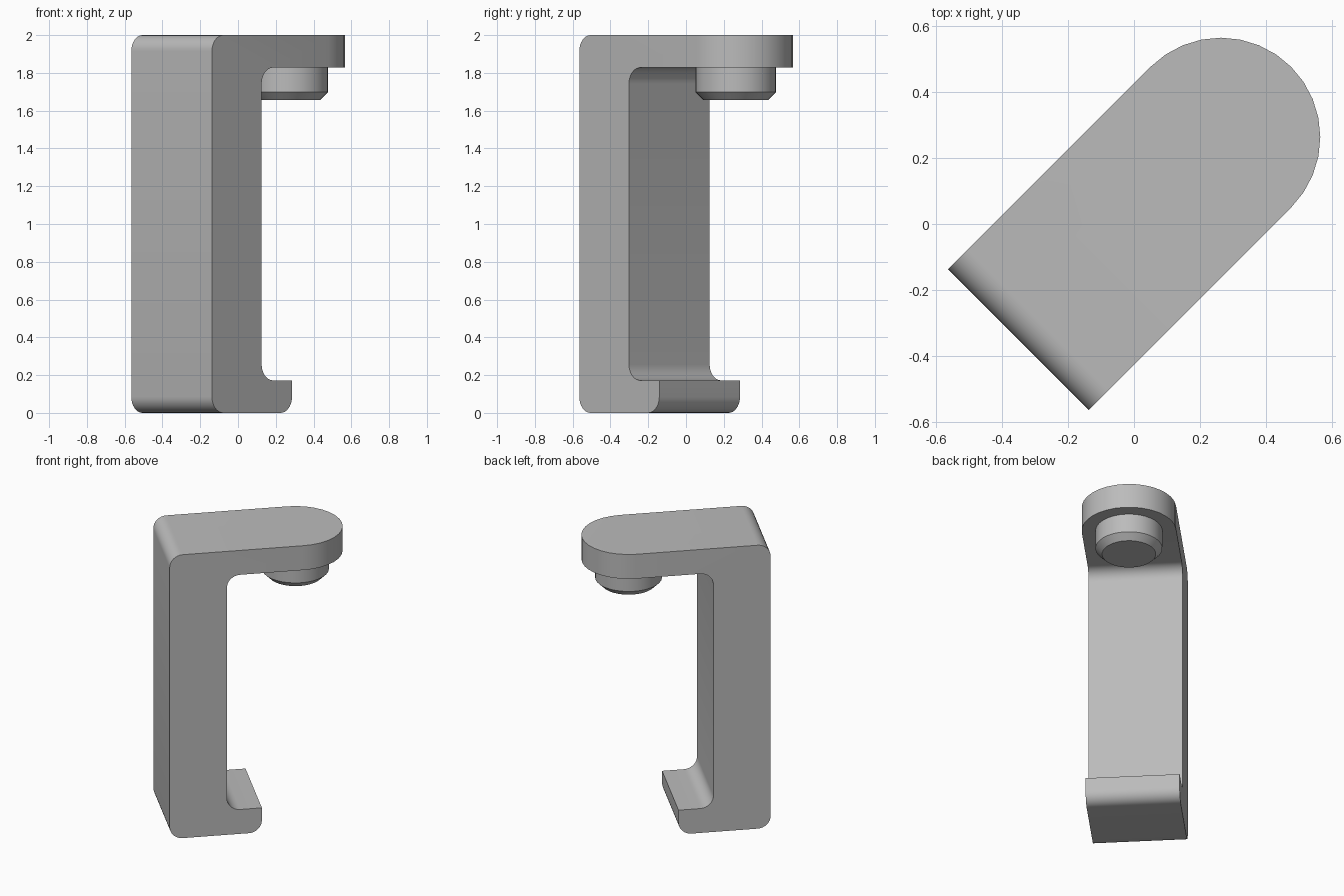
import bpy, bmesh, math
from mathutils import Matrix, Vector

if "Cube" in bpy.data.objects:
    bpy.data.objects.remove(bpy.data.objects["Cube"])

TURN = Matrix.Rotation(math.radians(45), 4, 'Z')   # the clip stands turned by 45 degrees
HALF_W = 0.302     # half width of the strap
BACK = -0.497      # outer face of the upright
INNER = -0.125     # inner face of the upright
TIP = 0.373        # centre of the rounded arm end
LIP = 0.102        # end of the lower lip
THICK = 0.172      # thickness of arm and lip
R = 0.085          # bend radius

grey = bpy.data.materials.new("light grey")
grey.diffuse_color = (0.5, 0.5, 0.5, 1)
grey.use_nodes = True
grey.node_tree.nodes["Principled BSDF"].inputs["Base Color"].default_value = grey.diffuse_color


def loft(name, rings):
    """Solid skinned through rings of points, capped at both ends."""
    bm = bmesh.new()
    loops = [[bm.verts.new(p) for p in ring] for ring in rings]
    n = len(loops[0])
    for a, b in zip(loops, loops[1:]):
        for i in range(n):
            j = (i + 1) % n
            bm.faces.new((a[i], a[j], b[j], b[i]))
    bm.faces.new(loops[0][::-1])
    bm.faces.new(loops[-1])
    bmesh.ops.recalc_face_normals(bm, faces=bm.faces)
    bm.transform(TURN)
    mesh = bpy.data.meshes.new(name)
    bm.to_mesh(mesh)
    bm.free()
    mesh.materials.append(grey)
    ob = bpy.data.objects.new(name, mesh)
    bpy.context.collection.objects.link(ob)
    return ob


def rounded(corners, steps=8):
    """Outline with a tangent arc at each corner (u, z, radius)."""
    out = []
    for i, (u, z, r) in enumerate(corners):
        p = Vector((u, z))
        if r == 0:
            out.append(p)
            continue
        a = (Vector(corners[i - 1][:2]) - p).normalized()
        b = (Vector(corners[(i + 1) % len(corners)][:2]) - p).normalized()
        c = p + (a + b) * r                         # arc centre of a right-angle corner
        for k in range(steps + 1):
            t = k / steps * math.pi / 2
            out.append(c - b * r * math.cos(t) - a * r * math.sin(t))
    return out


def activate(ob):
    bpy.ops.object.select_all(action='DESELECT')
    ob.select_set(True)
    bpy.context.view_layer.objects.active = ob


# Bracket: side profile of arm, upright and lip, extruded across
side = rounded([
    (BACK, 0, R), (LIP, 0, R), (LIP, THICK, 0), (INNER, THICK, R),
    (INNER, 2 - THICK, R), (1, 2 - THICK, 0), (1, 2, 0), (BACK, 2, R)])
bracket = loft("bracket", [[(p.x, v, p.y) for p in side] for v in (-0.5, 0.5)])

# Plan outline with the half-round end, trims the bracket to width
plan = [(-1, HALF_W), (-1, -HALF_W)]
for k in range(17):
    t = -math.pi / 2 + math.pi * k / 16
    plan.append((TIP + HALF_W * math.cos(t), HALF_W * math.sin(t)))
trim = loft("plan_trim", [[(u, v, z) for u, v in plan] for z in (-0.5, 2.5)])
mod = bracket.modifiers.new("trim", 'BOOLEAN')
mod.operation = 'INTERSECT'
mod.solver = 'EXACT'
mod.object = trim
activate(bracket)
bpy.ops.object.modifier_apply(modifier="trim")
bpy.data.objects.remove(trim)

# Peg under the arm with a chamfered foot
peg = loft("peg", [
    [(TIP + r * math.cos(math.tau * k / 32), r * math.sin(math.tau * k / 32), z)
     for k in range(32)]
    for r, z in ((0.172, 1.656), (0.214, 1.698), (0.214, 1.84))])

for ob in (bracket, peg):
    activate(ob)
    bpy.ops.object.shade_smooth_by_angle(angle=math.radians(30))
